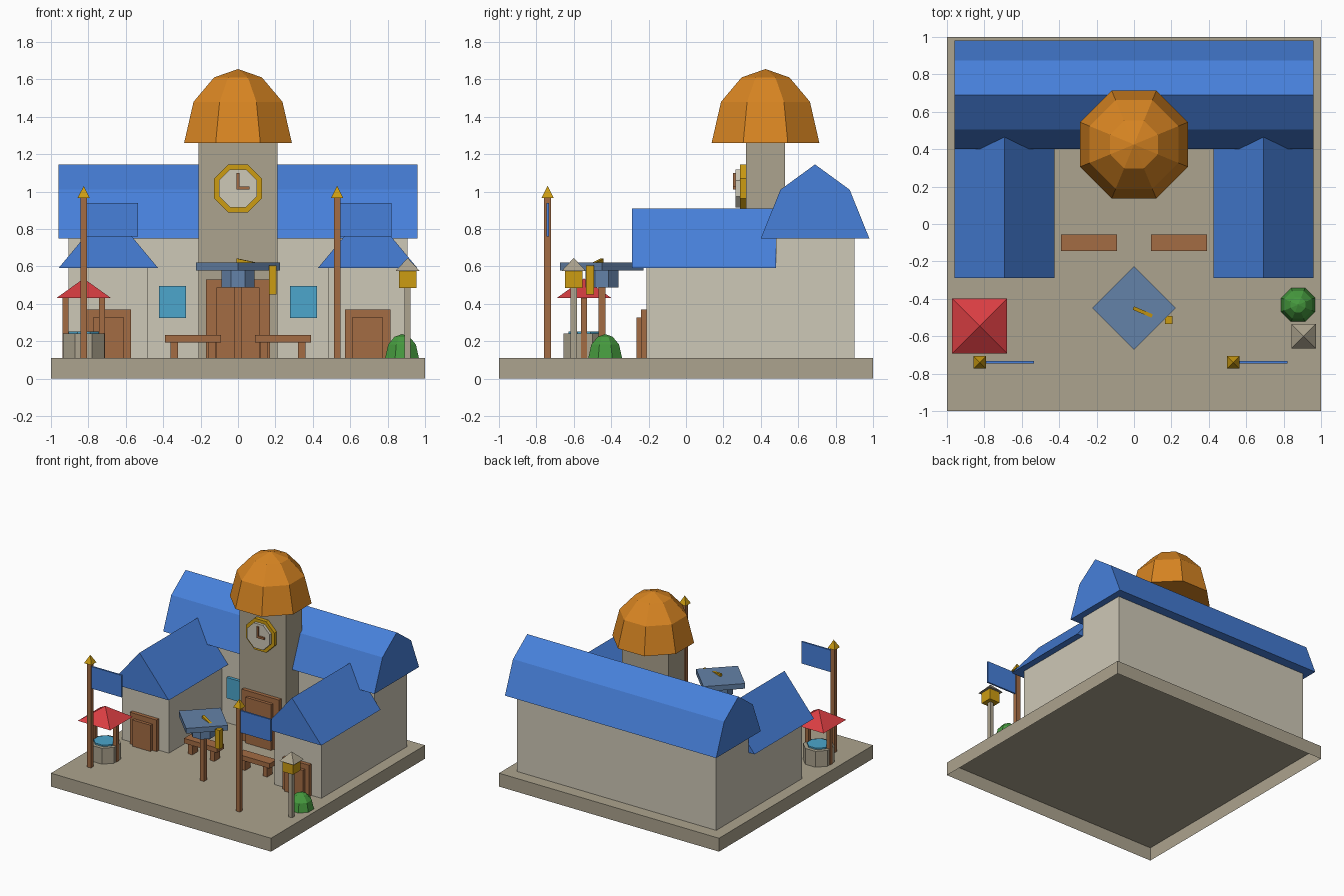
import bpy
import bmesh
from math import cos, sin, pi, radians
from mathutils import Matrix, Vector

if "Cube" in bpy.data.objects:
    bpy.data.objects.remove(bpy.data.objects["Cube"], do_unlink=True)


def material(name, code):
    def linear(c):
        return c / 12.92 if c <= 0.04 else ((c + 0.055) / 1.055) ** 2.4
    rgb = [linear(b / 255) for b in bytes.fromhex(code)]
    mat = bpy.data.materials.new(name)
    mat.use_nodes = True
    mat.diffuse_color = (*rgb, 1)
    mat.node_tree.nodes["Principled BSDF"].inputs["Base Color"].default_value = (*rgb, 1)
    return mat


stone = material("tan_stone", "ACA38E")
plaster = material("cream_plaster", "CEC8B7")
blue = material("roof_blue", "4780DA")
orange = material("dome_orange", "D88522")
gold = material("gold", "CC9C12")
wood = material("brown_wood", "A46C44")
red = material("canopy_red", "DA3E42")
green = material("leaf_green", "469A3E")
cyan = material("glass_cyan", "4CA6CC")
slate = material("slate_blue", "6482A8")

GROUND = 0.111


def finish(name, mat, bm, matrix=None):
    bmesh.ops.recalc_face_normals(bm, faces=bm.faces)
    mesh = bpy.data.meshes.new(name)
    bm.to_mesh(mesh)
    bm.free()
    mesh.materials.append(mat)
    obj = bpy.data.objects.new(name, mesh)
    bpy.context.collection.objects.link(obj)
    if matrix:
        obj.matrix_world = matrix
    return obj


def box(name, mat, center, size, z0, z1, turn=0):
    """Upright block: plan centre, plan size, bottom and top."""
    bm = bmesh.new()
    bmesh.ops.create_cube(bm, size=1, matrix=Matrix.Diagonal((size[0], size[1], z1 - z0, 1)))
    place = Matrix.Translation((center[0], center[1], (z0 + z1) / 2))
    return finish(name, mat, bm, place @ Matrix.Rotation(radians(turn), 4, "Z"))


def prism(name, mat, points, along):
    """Closed profile of 3D points swept along a vector."""
    bm = bmesh.new()
    face = bm.faces.new([bm.verts.new(p) for p in points])
    grown = bmesh.ops.extrude_face_region(bm, geom=[face], use_keep_orig=True)
    moved = [v for v in grown["geom"] if isinstance(v, bmesh.types.BMVert)]
    bmesh.ops.translate(bm, verts=moved, vec=along)
    return finish(name, mat, bm)


def stack(name, mat, center, profile, sides=8, tilt=0):
    """Faceted turned shape; profile holds (flat half-width, height) pairs."""
    bm = bmesh.new()
    rings = []
    for half, z in profile:
        r = half / cos(pi / sides)
        count = sides if half else 1
        angles = [(2 * i + 1) * pi / sides for i in range(count)]
        rings.append([bm.verts.new((r * cos(a), r * sin(a), z)) for a in angles])
    for low, high in zip(rings, rings[1:]):
        for i in range(sides):
            j = (i + 1) % sides
            if len(high) == 1:
                bm.faces.new((low[i], low[j], high[0]))
            else:
                bm.faces.new((low[i], low[j], high[j], high[i]))
    for ring in (rings[0], rings[-1]):
        if len(ring) > 1:
            bm.faces.new(ring)
    return finish(name, mat, bm,
                  Matrix.Translation(center) @ Matrix.Rotation(radians(tilt), 4, "X"))


def dome(name, mat, center, half, height):
    steps = ((1, 0), (0.825, 0.557), (0.445, 0.886), (0, 1))
    stack(name, mat, center, [(half * r, height * z) for r, z in steps])


def door(name, x, y, width, top):
    """Frame with a raised leaf in front of the wall at y."""
    box(name + "_frame", wood, (x, y - 0.01), (width, 0.04), GROUND, top)
    box(name + "_leaf", wood, (x, y - 0.035), (width * 0.68, 0.04), GROUND, top - 0.043)


# Plinth, open underneath
plinth = box("plinth", stone, (0, 0), (2, 2), 0, 0.11)
bm = bmesh.new()
bm.from_mesh(plinth.data)
bottom = [f for f in bm.faces if f.normal.z < -0.5]
bmesh.ops.delete(bm, geom=bottom, context="FACES_ONLY")
bm.to_mesh(plinth.data)
bm.free()

# Main hall with its double-pitched roof
box("hall_walls", plaster, (0, 0.69), (1.81, 0.42), GROUND, 0.755)
hall = ((-0.29, 0.75), (-0.185, 1.01), (0, 1.145), (0.185, 1.01), (0.29, 0.75))
prism("hall_roof", blue, [(-0.96, 0.69 + y, z) for y, z in hall], Vector((1.92, 0, 0)))

# Wings, windows, benches and flags
for side, word in ((-1, "right"), (1, "left")):
    x = side * 0.693
    box(word + "_wing_walls", plaster, (x, 0.135), (0.425, 0.69), GROUND, 0.595)
    gable = ((-0.267, 0.59), (0, 0.91), (0.267, 0.59))
    prism(word + "_wing_roof", blue, [(x + dx, -0.29, z) for dx, z in gable],
          Vector((0, 0.77, 0)))
    door(word + "_wing_door", x, -0.21, 0.243, 0.37)
    box(word + "_window", cyan, (side * 0.35, 0.475), (0.145, 0.04), 0.325, 0.495)

    bench = side * 0.24
    box(word + "_bench_seat", wood, (bench, -0.1), (0.3, 0.09), 0.193, 0.233)
    for end in (-1, 1):
        box(word + "_bench_leg", wood, (bench + end * 0.1, -0.1), (0.04, 0.07), GROUND, 0.195)

    pole = -0.825 if side < 0 else 0.53
    box(word + "_flag_pole", wood, (pole, -0.74), (0.036, 0.036), GROUND, 0.967)
    stack(word + "_flag_finial", gold, (pole, -0.74, 0.965), [(0.033, 0), (0, 0.065)], 4)
    box(word + "_flag", blue, (pole + 0.153, -0.74), (0.275, 0.014), 0.76, 0.94)

# Clock tower
box("tower", stone, (0, 0.425), (0.425, 0.21), GROUND, 1.265)
dome("tower_dome", orange, (0, 0.425, 1.26), 0.288, 0.395)
door("tower_door", 0, 0.32, 0.34, 0.53)
stack("clock_rim", gold, (0, 0.32, 1.017), [(0.128, 0), (0.128, 0.032)], 8, 90)
stack("clock_face", plaster, (0, 0.3, 1.017), [(0.102, 0), (0.102, 0.035)], 8, 90)
box("minute_hand", wood, (0, 0.258), (0.014, 0.016), 1.01, 1.1)
box("hour_hand", wood, (0.028, 0.258), (0.068, 0.016), 1.01, 1.026)

# Sundial on a post with a hanging lantern
dial = (0, -0.45)
box("sundial_post", wood, dial, (0.037, 0.037), GROUND, 0.5)
stack("sundial_collar", slate, (*dial, 0.487), [(0.088, 0), (0.088, 0.1)])
box("sundial_slab", slate, dial, (0.316, 0.316), 0.578, 0.62, 45)
wedge = [(0, -0.44, 0.618), (0, -0.44, 0.642), (0.11, -0.487, 0.618)]
prism("sundial_pointer", gold, wedge, Vector((-0.007, -0.018, 0)))
box("hanging_lantern", gold, (0.187, -0.513), (0.04, 0.044), 0.45, 0.605)

# Well with a canopy
well = (-0.825, -0.545)
stack("well_ring", stone, (*well, GROUND), [(0.11, 0), (0.11, 0.13)])
stack("well_water", cyan, (*well, 0.235), [(0.082, 0), (0.082, 0.018)])
for end in (-1, 1):
    box("well_post", wood, (well[0] + end * 0.098, well[1]), (0.033, 0.033), GROUND, 0.44)
stack("well_canopy", red, (*well, 0.43), [(0.147, 0), (0, 0.105)], 4)

# Street lamp and bush
lamp = (0.907, -0.6)
box("lamp_post", stone, lamp, (0.033, 0.033), GROUND, 0.49)
box("lamp_lantern", gold, lamp, (0.095, 0.095), 0.485, 0.578)
stack("lamp_cap", stone, (*lamp, 0.575), [(0.065, 0), (0, 0.07)], 4)
dome("bush", green, (0.877, -0.432, GROUND), 0.09, 0.127)
